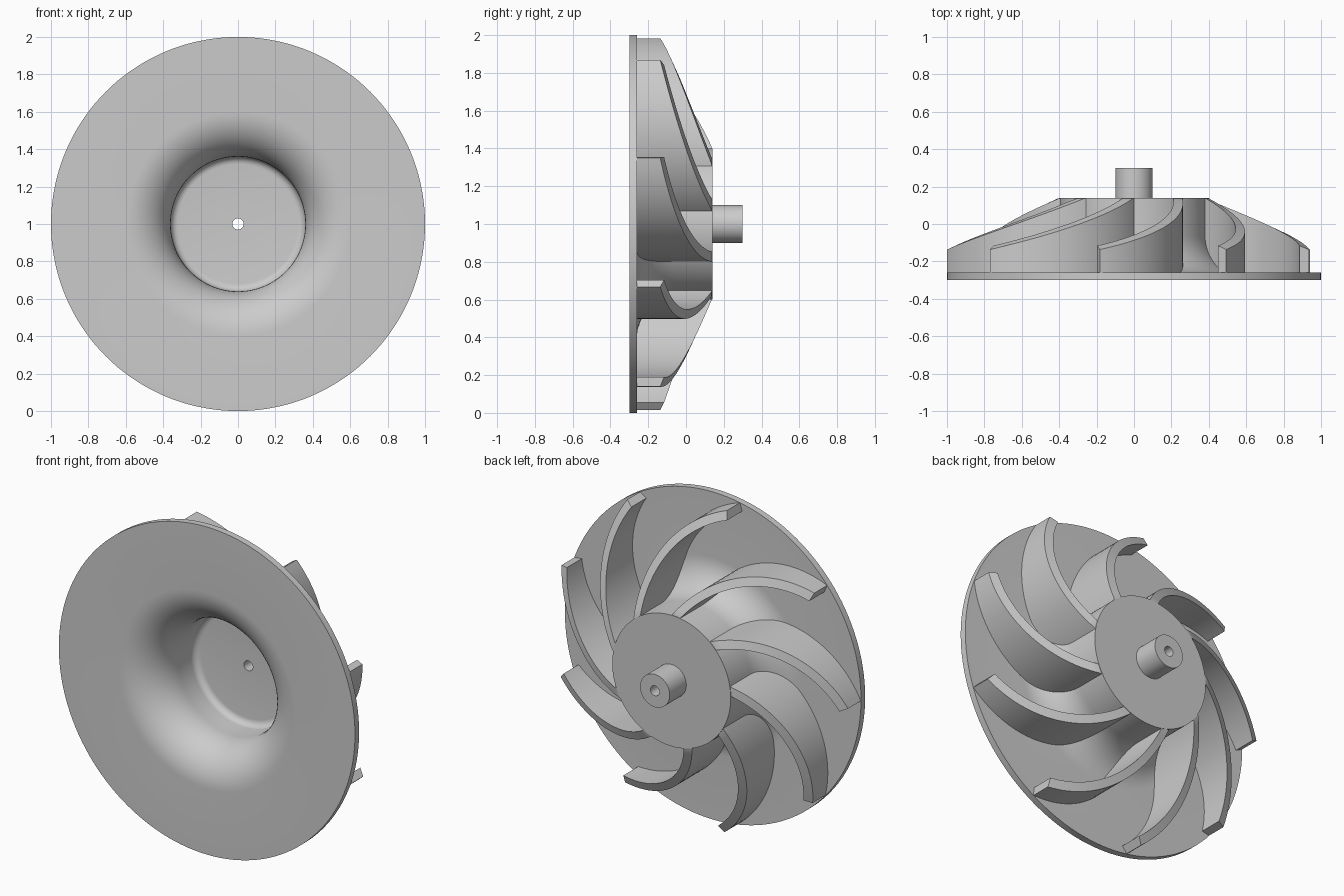
import bpy, bmesh, math
from mathutils import Matrix, Vector

if "Cube" in bpy.data.objects:
    bpy.data.objects.remove(bpy.data.objects["Cube"])

grey = bpy.data.materials.new("plain_grey")
grey.diffuse_color = (0.6, 0.6, 0.6, 1)
grey.use_nodes = True
grey.node_tree.nodes["Principled BSDF"].inputs["Base Color"].default_value = grey.diffuse_color


def finish(bm, name, angle):
    bmesh.ops.recalc_face_normals(bm, faces=bm.faces[:])
    me = bpy.data.meshes.new(name)
    bm.to_mesh(me)
    bm.free()
    me.materials.append(grey)
    ob = bpy.data.objects.new(name, me)
    bpy.context.collection.objects.link(ob)
    bpy.ops.object.select_all(action='DESELECT')
    ob.select_set(True)
    bpy.context.view_layer.objects.active = ob
    bpy.ops.object.shade_smooth_by_angle(angle=math.radians(angle))
    return ob


def arc(cr, cy, rad, a0, a1, n):
    """Points (radius, y) on an arc, angles in degrees."""
    out = []
    for i in range(n + 1):
        a = math.radians(a0 + (a1 - a0) * i / n)
        out.append((cr + rad * math.cos(a), cy + rad * math.sin(a)))
    return out


# Flared disc, hollow hub and drilled shaft as one lathe profile (radius, y)
profile = [(0.03, 0.30), (0.10, 0.30), (0.10, 0.14), (0.40, 0.14)]
profile += arc(0.60, -0.06, 0.20, 180, 270, 14)
profile += [(1.0, -0.26), (1.0, -0.30)]
profile += arc(0.60, -0.06, 0.24, 270, 180, 14)
profile += arc(0.32, 0.06, 0.04, 0, 90, 6)
profile += [(0.03, 0.10)]

SEG = 144
bm = bmesh.new()
rings = []
for i in range(SEG):
    a = 2 * math.pi * i / SEG
    rings.append([bm.verts.new((r * math.cos(a), y, 1 + r * math.sin(a))) for r, y in profile])
n = len(profile)
for i in range(SEG):
    p, q = rings[i], rings[(i + 1) % SEG]
    for j in range(n):
        k = (j + 1) % n
        bm.faces.new((p[j], p[k], q[k], q[j]))
finish(bm, "disc_hub_and_shaft", 35)

# Blade plan: a circular arc from the hub rim to the disc rim, seen from the front
start = Vector((math.cos(math.radians(10)), math.sin(math.radians(10)))) * 0.40
tip = Vector((math.cos(math.radians(60.5)), math.sin(math.radians(60.5)))) * 0.999
chord = tip - start
R = chord.length / (2 * math.sin(math.radians(40)))
left = Vector((-chord.y, chord.x)).normalized()
centre = (start + tip) / 2 + left * R * math.cos(math.radians(40))
end_angle = math.atan2(tip.y - centre.y, tip.x - centre.x)


def on_arc(rad, a):
    return centre + rad * Vector((math.cos(a), math.sin(a)))


def blade_side(rad, steps=28):
    """Points along one side, from just inside the hub wall to the tip."""
    a = end_angle
    while on_arc(rad, a).length > 0.385:
        a -= 0.002
    return [on_arc(rad, a + (end_angle - a) * i / steps) for i in range(steps + 1)]


def top_y(r):
    return min(0.1395, 0.14 - (r - 0.40) / 0.60 * 0.277)


def bottom_y(r):
    # stays buried inside the flare and disc wall
    return -0.06 - math.sqrt(max(0, 0.22 ** 2 - max(0, 0.60 - r) ** 2))


# Nine swept blades
outer, inner = blade_side(R), blade_side(R - 0.05)
bm = bmesh.new()
for b in range(9):
    rot = Matrix.Rotation(math.radians(40 * b), 2)
    rows = []
    for o, i in zip(outer, inner):
        row = []
        for p, f in ((o, bottom_y), (o, top_y), (i, top_y), (i, bottom_y)):
            q = rot @ p
            row.append(bm.verts.new((q.x, f(p.length), 1 + q.y)))
        rows.append(row)
    for s, t in zip(rows, rows[1:]):
        for j in range(4):
            k = (j + 1) % 4
            bm.faces.new((s[j], s[k], t[k], t[j]))
    bm.faces.new(rows[0])
    bm.faces.new(rows[-1])
finish(bm, "blades", 35)
